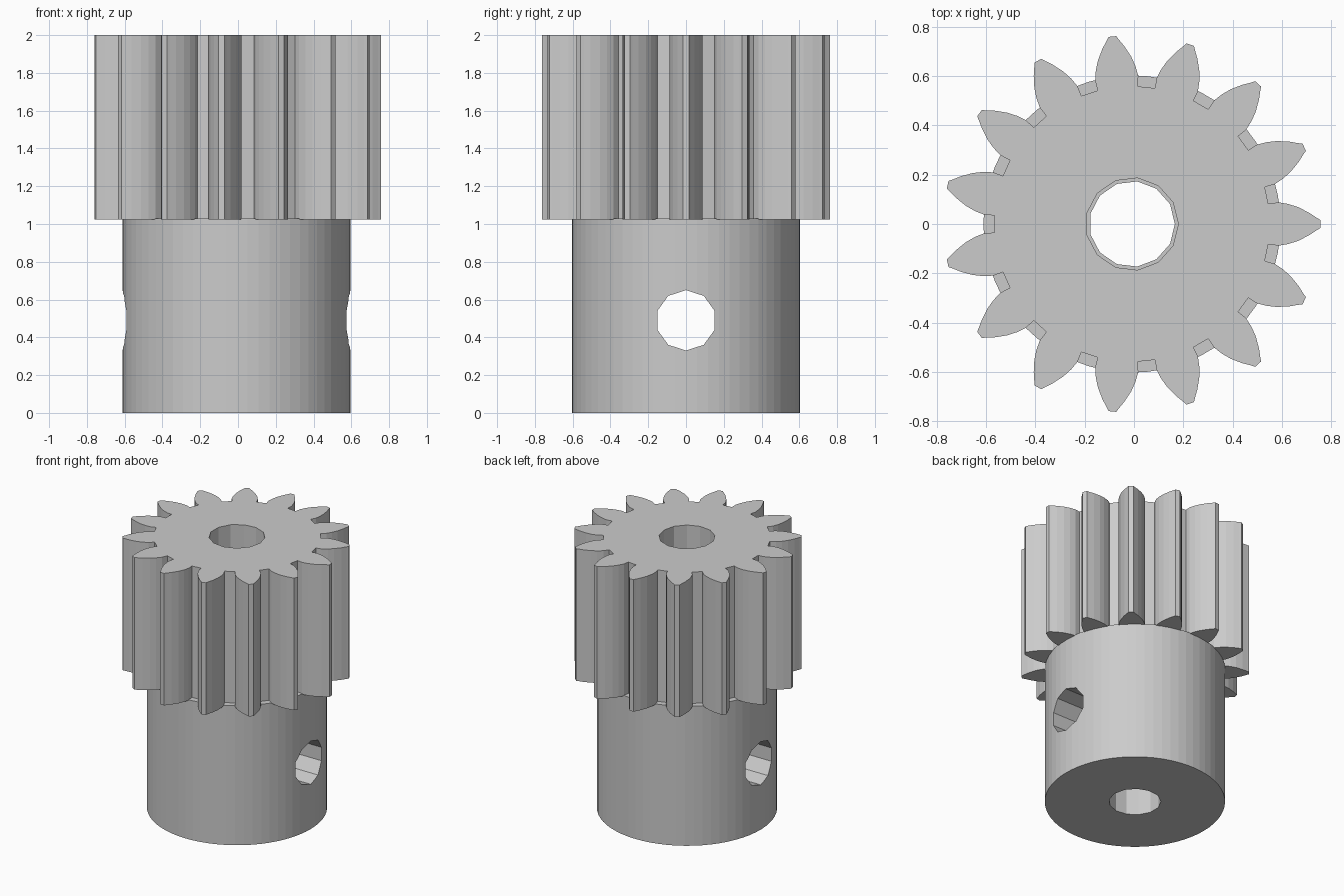
import bpy, bmesh, math
from mathutils import Matrix, Vector

if "Cube" in bpy.data.objects:
    bpy.data.objects.remove(bpy.data.objects["Cube"], do_unlink=True)

AXIS_X = -0.008      # shaft axis
TEETH = 15
HUB_TOP, GEAR_BOTTOM, TOP = 1.03, 1.025, 2.0

steel = bpy.data.materials.new("plain_grey")
steel.use_nodes = True
grey = (0.6, 0.6, 0.6, 1)
steel.diffuse_color = grey
steel.node_tree.nodes["Principled BSDF"].inputs["Base Color"].default_value = grey


def prism(name, points, z0, z1, matrix=Matrix()):
    """Extrude a closed 2D outline from z0 to z1."""
    bm = bmesh.new()
    base = bm.faces.new([bm.verts.new((x, y, z0)) for x, y in points])
    top = bmesh.ops.extrude_face_region(bm, geom=[base])["geom"]
    bmesh.ops.translate(bm, vec=(0, 0, z1 - z0),
                        verts=[v for v in top if isinstance(v, bmesh.types.BMVert)])
    bmesh.ops.recalc_face_normals(bm, faces=bm.faces)
    bm.transform(matrix)
    mesh = bpy.data.meshes.new(name)
    bm.to_mesh(mesh)
    bm.free()
    mesh.materials.append(steel)
    obj = bpy.data.objects.new(name, mesh)
    bpy.context.collection.objects.link(obj)
    return obj


def ring(radius, sides, start=0.0):
    return [(radius * math.cos(start + math.tau * i / sides),
             radius * math.sin(start + math.tau * i / sides)) for i in range(sides)]


def drill(target, cutter):
    """Cut a hole, then discard the cutter."""
    cutter.hide_render = True
    mod = target.modifiers.new("hole", "BOOLEAN")
    mod.operation, mod.solver, mod.object = "DIFFERENCE", "EXACT", cutter
    bpy.context.view_layer.objects.active = target
    bpy.ops.object.modifier_apply(modifier=mod.name)
    bpy.data.objects.remove(cutter, do_unlink=True)


centre = Matrix.Translation((AXIS_X, 0, 0))

# Toothed gear: one half flank, mirrored and repeated around the axis
flank = [(0.553, 0.082), (0.594, 0.088), (0.635, 0.081), (0.675, 0.068),
         (0.72, 0.045), (0.75, 0.025), (0.765, 0.016)]
tooth = [(x, -y) for x, y in flank] + flank[::-1]
outline = []
for i in range(TEETH):
    turn = Matrix.Rotation(math.tau * i / TEETH, 2)
    outline += [tuple(turn @ Vector(p)) for p in tooth]
gear = prism("toothed_gear", outline, GEAR_BOTTOM, TOP, centre)
drill(gear, prism("gear_bore_cutter", ring(0.188, 13), 0.9, 2.1, centre))

# Round hub with a narrower shaft bore
hub = prism("hub", ring(0.603, 64), 0, HUB_TOP, centre)
drill(hub, prism("hub_bore_cutter", ring(0.174, 13), -0.1, 1.2, centre))

# Set-screw hole straight through the hub from side to side
sideways = Matrix.Translation((0, 0, 0.49)) @ Matrix.Rotation(math.pi / 2, 4, "Y")
drill(hub, prism("screw_hole_cutter", ring(0.16, 10), -1, 1, sideways))
